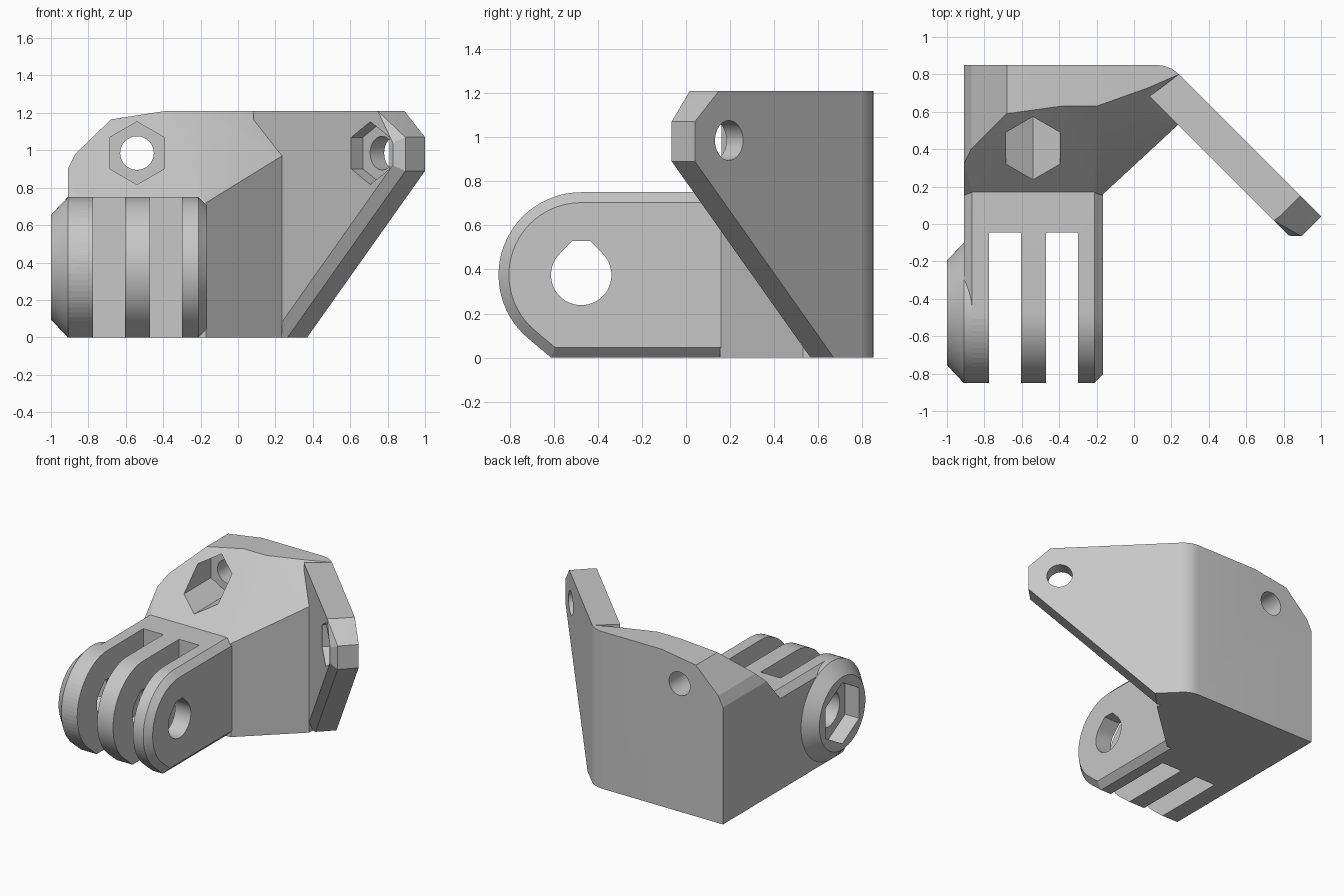
import bpy, bmesh, math
from mathutils import Vector

cube = bpy.data.objects.get("Cube")
if cube:
    bpy.data.objects.remove(cube, do_unlink=True)

grey = bpy.data.materials.new("plain grey")
grey.use_nodes = True
GREY = (0.57, 0.57, 0.57, 1)
grey.diffuse_color = GREY
grey.node_tree.nodes["Principled BSDF"].inputs["Base Color"].default_value = GREY


def hull(name, points):
    """Convex solid around the points."""
    bm = bmesh.new()
    for p in points:
        bm.verts.new(p)
    res = bmesh.ops.convex_hull(bm, input=bm.verts)
    loose = [v for v in bm.verts if not v.link_faces]
    bmesh.ops.delete(bm, geom=loose, context='VERTS')
    bmesh.ops.dissolve_limit(bm, angle_limit=0.005, verts=bm.verts, edges=bm.edges)
    bmesh.ops.recalc_face_normals(bm, faces=bm.faces)
    me = bpy.data.meshes.new(name)
    bm.to_mesh(me)
    bm.free()
    me.materials.append(grey)
    ob = bpy.data.objects.new(name, me)
    bpy.context.collection.objects.link(ob)
    return ob


def circle(r, n, start=90):
    return [(r * math.cos(math.radians(start + 360 * i / n)),
             r * math.sin(math.radians(start + 360 * i / n))) for i in range(n)]


def prism(name, centre, axis, section, a, b):
    """Straight prism along a horizontal axis, from distance a to b."""
    axis = Vector(axis).normalized()
    side = Vector((0, 0, 1)).cross(axis)
    c = Vector(centre)
    return hull(name, [c + axis * t + side * u + Vector((0, 0, v))
                       for t in (a, b) for u, v in section])


def combine(target, other, operation):
    mod = target.modifiers.new("combine", 'BOOLEAN')
    mod.operation = operation
    mod.solver = 'EXACT'
    mod.object = other
    bpy.context.view_layer.objects.active = target
    bpy.ops.object.modifier_apply(modifier=mod.name)
    bpy.data.objects.remove(other, do_unlink=True)


# Body with sloped top, cut corners and a rounded bend at the back
bend = [(0.12 + 0.17 * math.cos(math.radians(a)), 0.68 + 0.17 * math.sin(math.radians(a)))
        for a in range(45, 91, 9)]
body_points = [(x, y, z) for x, y in bend for z in (0, 1.21)]
body_points += [
    (-0.91, 0.85, 0), (-0.91, 0.10, 0), (-0.17, 0.155, 0), (0.235, 0.53, 0),
    (-0.91, 0.85, 0.90), (-0.87, 0.85, 0.98), (-0.68, 0.85, 1.165), (-0.39, 0.85, 1.21),
    (-0.91, 0.15, 0.70), (-0.865, 0.17, 0.75), (-0.20, 0.17, 0.75), (-0.17, 0.155, 0.72),
    (-0.91, 0.32, 0.90), (-0.87, 0.40, 0.98), (-0.68, 0.59, 1.165), (-0.39, 0.63, 1.21),
    (-0.20, 0.63, 1.21), (0.08, 0.73, 1.21), (0.235, 0.53, 0.97)]
bracket = hull("bracket", body_points)


# Angled wing plate: along = x - y, depth = x + y
def wing_ring(depth, outline):
    return [((depth + d) / 2, (depth - d) / 2, z) for d, z in outline]


outer = [(-0.56, 0), (-0.30, 0), (0.96, 0.89), (0.96, 1.07), (0.74, 1.21), (-0.56, 1.21)]
inner = [(-0.60, 0), (-0.41, 0), (0.89, 0.92), (0.89, 1.04), (0.73, 1.21), (-0.60, 1.21)]
wing = hull("wing", wing_ring(1.04, outer) + wing_ring(0.83, outer) + wing_ring(0.765, inner))
combine(bracket, wing, 'UNION')

# Hinge block, rounded at the front, chamfered at its sides
PY, PZ, PR = -0.475, 0.375, 0.375


def hinge_profile(inset):
    r = PR - inset
    pts = [(0.165, PZ + r)]
    pts += [(PY + r * math.cos(math.radians(a)), PZ + r * math.sin(math.radians(a)))
            for a in range(90, 231, 5)]
    drop = r * (1 - math.sin(math.radians(50)))
    pts.append((PY - r * math.cos(math.radians(50)) + drop / math.tan(math.radians(40)), inset))
    pts.append((0.165, inset))
    return pts


full, small = hinge_profile(0), hinge_profile(0.047)
points = [(x, y, z) for x in (-0.865, -0.212) for y, z in full]
points += [(-0.165, y, z) for y, z in small]
points += [(-0.91, y, z) for y, z in small if z > PZ]
points += [(-0.91, y, z) for y, z in full if z <= PZ]
points += [(x, 0.3, z) for x in (-0.865, -0.212) for z in (0, 0.75)]
combine(bracket, hull("hinge_block", points), 'UNION')

# Round boss on the outer prong
boss = [(x, PY + u, PZ + v) for x, r in ((-0.79, PR), (-0.91, PR), (-1.0, 0.28))
        for u, v in circle(r, 72)]
combine(bracket, hull("boss", boss), 'UNION')

# Slots between the three prongs
for x0, x1 in ((-0.775, -0.605), (-0.47, -0.30)):
    slot = hull("slot_cutter", [(x, y, z) for x in (x0, x1) for y in (-1, -0.045)
                                for z in (-0.1, 0.9)])
    combine(bracket, slot, 'DIFFERENCE')

# Hinge hole with a flattened peak, and its nut pocket
teardrop = circle(0.137, 48) + [(-0.04, 0.155), (0.04, 0.155)]
combine(bracket, prism("hinge_hole", (0, PY, PZ), (1, 0, 0), teardrop, -1.2, 0), 'DIFFERENCE')
combine(bracket, prism("hinge_nut", (0, PY, PZ), (1, 0, 0), circle(0.235, 6), -1.2, -0.88),
        'DIFFERENCE')

# Screw holes and nut pockets in the back plate and the wing
for centre, axis, floor in (((-0.54, 0.65, 0.985), (0, 1, 0), 0.6),
                            ((0.77, 0.12, 0.985), (1, 1, 0), 0.3)):
    combine(bracket, prism("screw_hole", centre, axis, circle(0.09, 32), -0.05, 0.4), 'DIFFERENCE')
    combine(bracket, prism("nut_pocket", centre, axis, circle(0.168, 6), -floor, 0), 'DIFFERENCE')

# Smooth the round surfaces, keep the edges sharp
bpy.ops.object.select_all(action='DESELECT')
bracket.select_set(True)
bpy.context.view_layer.objects.active = bracket
bpy.ops.object.shade_smooth_by_angle(angle=math.radians(13))
